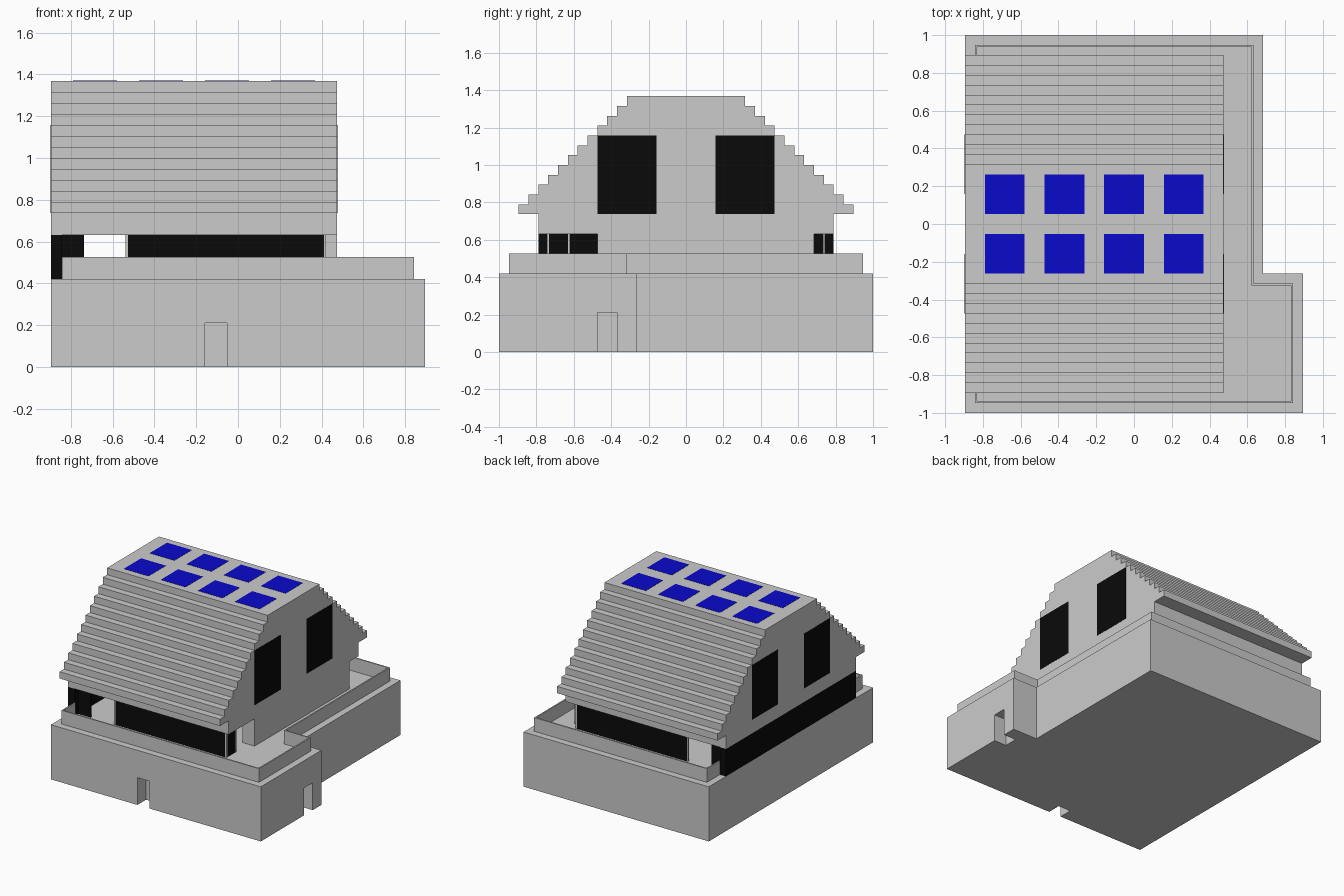
import bpy, bmesh

if "Cube" in bpy.data.objects:
    bpy.data.objects.remove(bpy.data.objects["Cube"])

U = 1 / 19  # building grid module; all coordinates below are in modules


def material(name, color):
    m = bpy.data.materials.new(name)
    m.diffuse_color = color
    m.use_nodes = True
    m.node_tree.nodes["Principled BSDF"].inputs["Base Color"].default_value = m.diffuse_color
    return m


BLACK = material("dark_glass", (0.003, 0.003, 0.003, 1))
BLUE = material("solar_blue", (0.003, 0.003, 0.6, 1))


def finish(name, bm, mat=None):
    bmesh.ops.recalc_face_normals(bm, faces=bm.faces)
    bmesh.ops.scale(bm, vec=(U, U, U), verts=bm.verts)
    me = bpy.data.meshes.new(name)
    bm.to_mesh(me)
    bm.free()
    ob = bpy.data.objects.new(name, me)
    bpy.context.collection.objects.link(ob)
    if mat:
        me.materials.append(mat)
    return ob


def box(name, x, y, z, mat=None):
    bm = bmesh.new()
    bmesh.ops.create_cube(bm, size=1)
    for v in bm.verts:
        v.co = [(a + b) / 2 + c * (b - a) for (a, b), c in zip((x, y, z), v.co)]
    return finish(name, bm, mat)


def prism(name, points, direction):
    bm = bmesh.new()
    face = bm.faces.new([bm.verts.new(p) for p in points])
    ext = bmesh.ops.extrude_face_region(bm, geom=[face])
    new = [g for g in ext["geom"] if isinstance(g, bmesh.types.BMVert)]
    bmesh.ops.translate(bm, vec=direction, verts=new)
    return finish(name, bm)


# L-shaped ground floor with two recessed doorways
outline = [(-17, -19), (17, -19), (17, -5), (13, -5), (13, 19), (-17, 19)]
base = prism("ground_floor", [(x, y, 0) for x, y in outline], (0, 0, 8))
doors = [((-3, -1), (-20, -17), (-1, 4)), ((15, 18), (-9, -7), (-1, 4))]
for d in doors:
    cutter = box("door_cutter", *d)
    cutter.hide_render = True
    mod = base.modifiers.new("doorway", 'BOOLEAN')
    mod.operation = 'DIFFERENCE'
    mod.solver = 'EXACT'
    mod.object = cutter
    bpy.context.view_layer.objects.active = base
    bpy.ops.object.modifier_apply(modifier=mod.name)
    bpy.data.objects.remove(cutter)

# Thin parapet around the terrace
T = 0.2
Z = (8, 10)
box("parapet_front", (-16, 16), (-18, -18 + T), Z)
box("parapet_wing", (16 - T, 16), (-18, -6), Z)
box("parapet_step", (12 - T, 16), (-6 - T, -6), Z)
box("parapet_right", (12 - T, 12), (-6, 18), Z)
box("parapet_back", (-16, 12), (18 - T, 18), Z)
for name, y in (("front", (-18, -15)), ("back", (15, 18))):
    box("parapet_left_" + name, (-16, -16 + T), y, Z)

# Upper floor under a stepped roof, as one profile along x
half = [(15, 12), (15, 14)]
for k in range(12):
    half += [(17 - k, 14 + k), (17 - k, 15 + k)]
profile = half + [(-y, z) for y, z in reversed(half)]
prism("stepped_roof", [(-17, y, z) for y, z in profile], (26, 0, 0))

# Terrace level: dark left wall, glass panels with pale end posts, right wall
L = (8, 12)
box("left_wall", (-17, -16), (-15, 15), L, BLACK)
box("right_wall", (7, 9), (-9, 13), L)
for name, y in (("front", -14), ("back", 14)):
    ys = (y - T / 2, y + T / 2)
    box("wall_return_" + name, (-16, -14), ys, L, BLACK)
    box("glass_" + name, (-10, 8 - T), ys, L, BLACK)
    for x in (-10, 8):
        box("post_" + name, (x - T, x), ys, L)
box("glass_corner", (8 - T, 8), (-14 + T / 2, -12), L, BLACK)
box("corner_post", (8 - T, 8), (-12, -12 + T), L)

# Gable windows on both ends
E = 0.03
for side, x in (("left", (-17 - E, -17 + E)), ("right", (9 - E, 9 + E))):
    for y in ((-9, -3), (3, 9)):
        box("window_" + side, x, y, (14, 22), BLACK)

# Solar panels on the flat roof top
for x in (-15, -9, -3, 3):
    for y in (-5, 1):
        box("solar_panel", (x, x + 4), (y, y + 4), (26 - E, 26 + E), BLUE)
